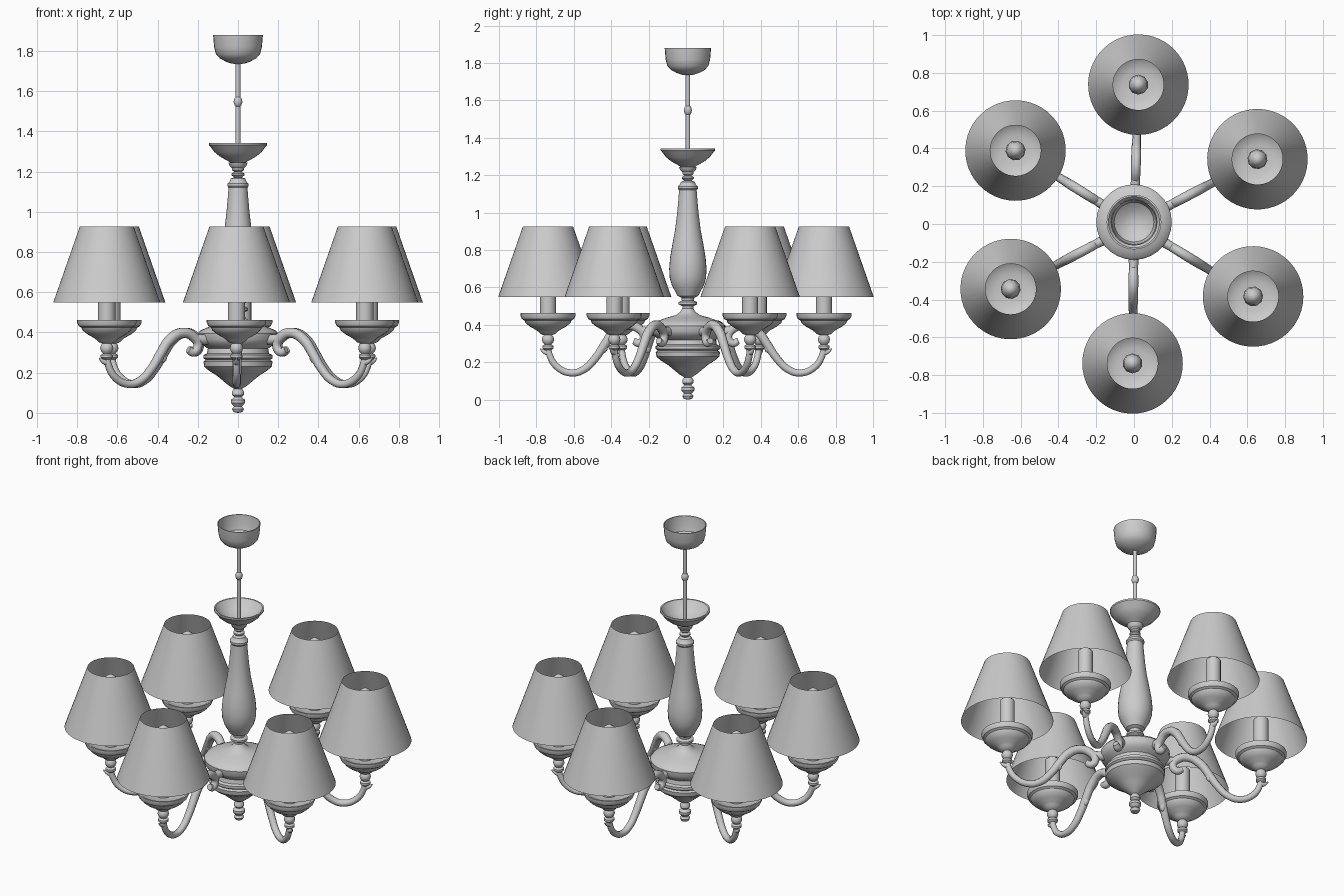
import bpy, bmesh
from math import radians, cos, sin, pi

AXIS_Y = 0.01      # central column position
ARM_R = 0.738      # distance of the lamps from the centre
ANGLES = [27.7, 88.2, 148.2, 207.8, 269.4, 328.7]


def finish(ob, angle=35):
    bpy.ops.object.select_all(action='DESELECT')
    ob.select_set(True)
    bpy.context.view_layer.objects.active = ob
    bpy.ops.object.shade_smooth_by_angle(angle=radians(angle))
    return ob


def lathe(name, profile, segs=28, loc=(0, 0, 0)):
    """Revolve (radius, z) points around z."""
    bm = bmesh.new()
    rings = []
    for r, z in profile:
        if r == 0:
            rings.append([bm.verts.new((0, 0, z))])
        else:
            rings.append([bm.verts.new((r * cos(2 * pi * i / segs), r * sin(2 * pi * i / segs), z))
                          for i in range(segs)])
    for a, b in zip(rings, rings[1:]):
        for i in range(segs):
            j = (i + 1) % segs
            f = [a[i], a[j], b[j], b[i]] if len(a) > 1 and len(b) > 1 else (
                [a[0], b[j], b[i]] if len(a) == 1 else [a[i], a[j], b[0]])
            bm.faces.new(f)
    me = bpy.data.meshes.new(name)
    bm.to_mesh(me)
    bm.free()
    ob = bpy.data.objects.new(name, me)
    bpy.context.collection.objects.link(ob)
    ob.location = loc
    return finish(ob)


def sweep(name, pts):
    """Round tube through (x, z, radius) points, converted to a mesh."""
    cu = bpy.data.curves.new(name, 'CURVE')
    cu.dimensions = '3D'
    cu.bevel_depth = 1.0
    cu.bevel_resolution = 3
    cu.resolution_u = 5
    cu.use_fill_caps = True
    sp = cu.splines.new('BEZIER')
    sp.bezier_points.add(len(pts) - 1)
    for p, (x, z, r) in zip(sp.bezier_points, pts):
        p.co = (x, 0, z)
        p.radius = r
        p.handle_left_type = p.handle_right_type = 'AUTO'
    ob = bpy.data.objects.new(name, cu)
    bpy.context.collection.objects.link(ob)
    bpy.ops.object.select_all(action='DESELECT')
    ob.select_set(True)
    bpy.context.view_layer.objects.active = ob
    bpy.ops.object.convert(target='MESH')
    return finish(bpy.context.view_layer.objects.active, 50)


centre = (0, AXIS_Y, 0)

# bottom finial and central bowl
lathe("body_bowl", [
    (0, 0), (.022, .004), (.03, .02), (.02, .032), (.035, .05), (.035, .065), (.018, .078),
    (.03, .09), (.03, .105), (.02, .12), (.045, .135), (.075, .16), (.105, .185), (.145, .21),
    (.168, .23), (.172, .255), (.16, .263), (.172, .272), (.172, .288), (.155, .295),
    (.15, .32), (.165, .33), (.185, .345), (.198, .365), (.2, .395), (.19, .408),
    (.16, .422), (.11, .44), (.065, .452), (.04, .47), (.028, .49), (0, .49)], loc=centre)

# vase-shaped column with its collars
lathe("column", [
    (.028, .48), (.03, .5), (.05, .51), (.05, .522), (.032, .53), (.035, .545), (.055, .555),
    (.068, .58), (.085, .61), (.097, .65), (.1, .7), (.095, .76), (.083, .83), (.068, .91),
    (.057, 1.0), (.05, 1.08), (.047, 1.12), (.053, 1.128), (.053, 1.14), (.043, 1.15),
    (.036, 1.165), (.02, 1.172), (.032, 1.182), (.032, 1.19), (.018, 1.198), (.03, 1.208),
    (.03, 1.218), (.042, 1.228), (.047, 1.245), (0, 1.25)], loc=centre)

# open dish at the top of the column
lathe("upper_dish", [
    (.03, 1.24), (.045, 1.25), (.06, 1.258), (.09, 1.275), (.118, 1.298), (.138, 1.325), (.145, 1.332),
    (.145, 1.342), (.136, 1.342), (.112, 1.31), (.08, 1.285), (.04, 1.268), (0, 1.262)], loc=centre)

# hanging rod with bead
lathe("rod", [
    (.012, 1.25), (.012, 1.525), (.017, 1.53), (.022, 1.548), (.017, 1.566),
    (.012, 1.571), (.012, 1.75)], 16, centre)

# ceiling canopy, open on top
lathe("canopy", [
    (0, 1.735), (.03, 1.737), (.06, 1.747), (.09, 1.763), (.11, 1.785), (.119, 1.82), (.124, 1.88),
    (.119, 1.88), (.114, 1.82), (.105, 1.788), (.06, 1.753), (0, 1.742)], loc=centre)


def make_lamp_parts():
    """One arm with its lamp, modelled along +x."""
    at = (ARM_R, 0, 0)
    parts = []
    # S-shaped arm ending in a scroll
    parts.append(sweep("arm", [
        (.738, .30, .016), (.728, .235, .018), (.685, .172, .019), (.61, .143, .020),
        (.545, .163, .021), (.485, .222, .022), (.435, .295, .024), (.385, .362, .026),
        (.315, .398, .026), (.25, .378, .025), (.225, .335, .023), (.25, .302, .022),
        (.28, .315, .018)]))
    # stub joining the arm to the bowl
    parts.append(sweep("arm_stub", [(.15, .365, .026), (.2, .365, .026), (.25, .372, .022)]))
    # leaf tips on the arm
    parts.append(sweep("arm_leaf", [(.435, .285, .02), (.44, .262, .014), (.468, .262, .004)]))
    parts.append(sweep("cup_leaf", [(.732, .25, .018), (.755, .255, .012), (.78, .272, .004)]))
    # turned knob and drip dish
    parts.append(lathe("drip_dish", [
        (0, .262), (.018, .265), (.03, .275), (.03, .288), (.018, .296), (.028, .306), (.033, .322),
        (.028, .338), (.022, .345), (.04, .352), (.05, .362), (.062, .372), (.095, .39), (.12, .41),
        (.126, .424), (.14, .432), (.148, .45), (.148, .463), (.138, .463), (.12, .45),
        (.08, .44), (0, .436)], 24, at))
    # candle tube and bulb
    parts.append(lathe("candle", [
        (.043, .437), (.043, .68), (0, .68)], 20, at))
    parts.append(lathe("bulb", [
        (.026, .68), (.028, .71), (.045, .75), (.053, .79), (.047, .835), (.028, .868), (0, .885)], 10, at))
    # thin open lampshade
    parts.append(lathe("shade", [(.266, .55), (.134, .927)], 48, at))
    return parts


# place six copies around the column
for part in make_lamp_parts():
    base = part.location.copy()
    for i, deg in enumerate(ANGLES):
        ob = part if i == 0 else part.copy()
        if i:
            bpy.context.collection.objects.link(ob)
        a = radians(deg)
        ob.location = (base.x * cos(a), base.x * sin(a), base.z)
        ob.rotation_euler = (0, 0, a)
